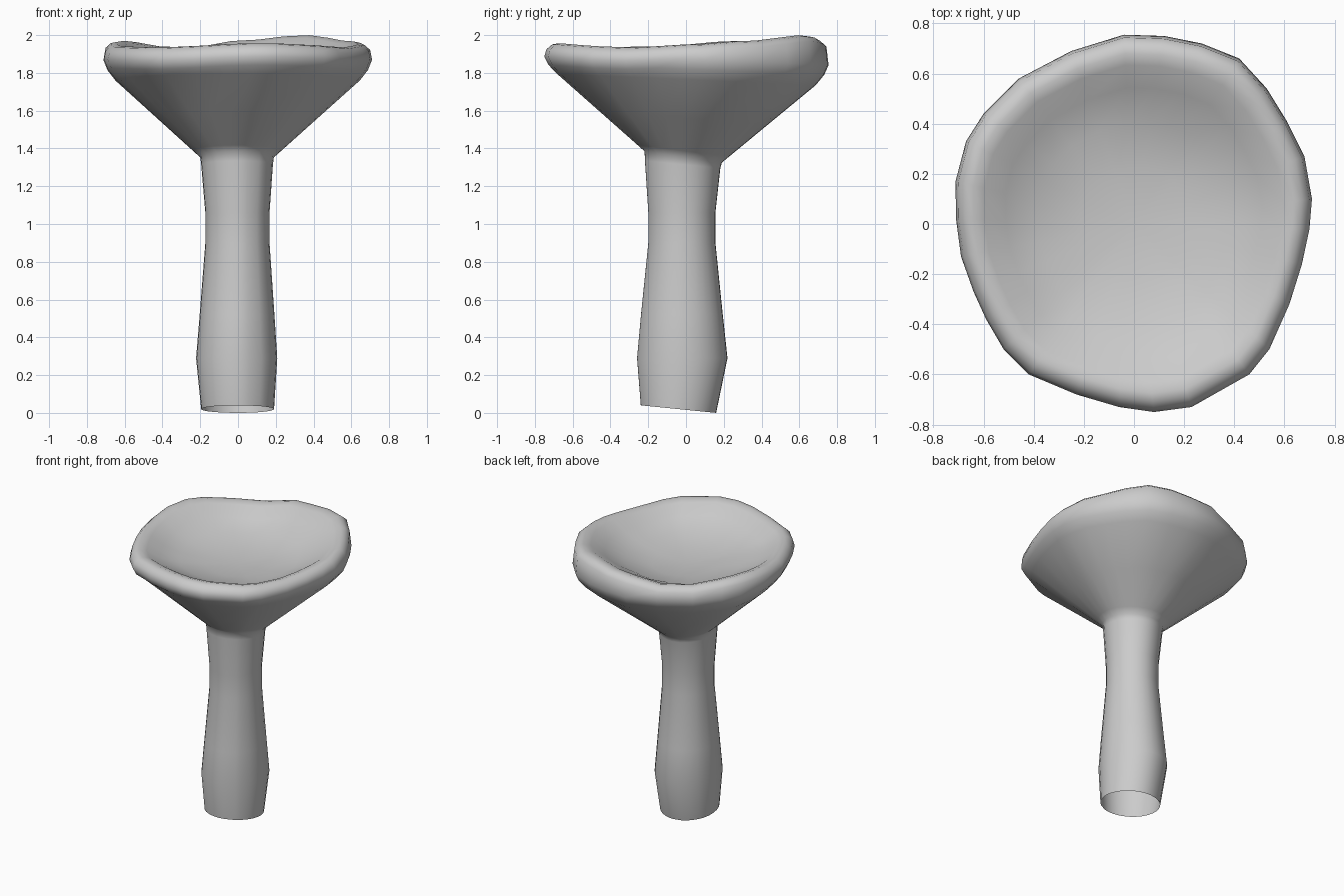
import bpy, bmesh, math

if "Cube" in bpy.data.objects:
    bpy.data.objects.remove(bpy.data.objects["Cube"])

# Cap outline seen from above (counter-clockwise from +x)
OUTLINE = [(.71, .10), (.68, .27), (.61, .41), (.53, .54), (.42, .66), (.27, .72),
           (.12, .75), (-.04, .755), (-.25, .69), (-.46, .58), (-.60, .44), (-.67, .33),
           (-.712, .17), (-.71, .02), (-.69, -.13), (-.64, -.27), (-.59, -.38),
           (-.52, -.50), (-.42, -.60), (-.23, -.68), (-.06, -.73), (.08, -.75), (.23, -.73),
           (.46, -.60), (.54, -.50), (.62, -.32), (.67, -.16), (.70, -.02)]
ANGLES = [math.atan2(y, x) % math.tau for x, y in OUTLINE]

# Wavy rim: angle in degrees, crest height
RIM = [(0, 1.95), (30, 1.97), (60, 2.0), (90, 1.97), (115, 1.93), (155, 1.97),
       (195, 1.94), (230, 1.935), (280, 1.957), (335, 1.935), (360, 1.95)]


def rim_height(a):
    d = math.degrees(a)
    for (a0, h0), (a1, h1) in zip(RIM, RIM[1:]):
        if a0 <= d <= a1:
            s = (1 - math.cos(math.pi * (d - a0) / (a1 - a0))) / 2
            return h0 + (h1 - h0) * s


def ellipse(cx, cy, rx, ry, z, tilt=0):
    return [(cx + rx * math.cos(a), cy + ry * math.sin(a), z + tilt * math.sin(a))
            for a in ANGLES]


def cap_ring(f, height):
    return [(x * f, y * f, height(y, rim_height(a)))
            for (x, y), a in zip(OUTLINE, ANGLES)]


def blend(u, v, t):
    return [tuple(p + (q - p) * t for p, q in zip(a, b)) for a, b in zip(u, v)]


def loft(name, rings, tip):
    bm = bmesh.new()
    rows = [[bm.verts.new(p) for p in ring] for ring in rings]
    n = len(ANGLES)
    for lo, hi in zip(rows, rows[1:]):
        for i in range(n):
            j = (i + 1) % n
            bm.faces.new((lo[i], lo[j], hi[j], hi[i]))
    t = bm.verts.new(tip)
    for i in range(n):
        bm.faces.new((rows[-1][i], rows[-1][(i + 1) % n], t))
    for f in bm.faces:
        f.smooth = True
    me = bpy.data.meshes.new(name)
    bm.to_mesh(me)
    bm.free()
    ob = bpy.data.objects.new(name, me)
    bpy.context.collection.objects.link(ob)


# Stem: open tube with a slanted foot
neck = ellipse(-.005, -.015, .195, .205, 1.355, -.03)
stem = [ellipse(-.002, -.04, .193, .2, .02, -.02),
        ellipse(-.007, -.02, .215, .24, .29),
        ellipse(-.005, -.022, .198, .217, .52),
        ellipse(-.003, -.022, .17, .178, .9),
        ellipse(-.003, -.022, .17, .178, 1.06),
        ellipse(-.005, -.018, .19, .2, 1.315, -.02),
        neck]

# Cap: funnel underside, rounded rim, shallow dished top
under = cap_ring(.91, lambda y, h: 1.765 - .04 * y)
cap = [blend(neck, under, .08), blend(neck, under, .5), under,
       cap_ring(.97, lambda y, h: min(1.82 - .04 * y, h - .115)),
       cap_ring(1, lambda y, h: min(1.875 - .045 * y, h - .07)),
       cap_ring(.985, lambda y, h: h - .032),
       cap_ring(.945, lambda y, h: h - .006),
       cap_ring(.90, lambda y, h: h),
       cap_ring(.84, lambda y, h: h - .014),
       cap_ring(.72, lambda y, h: h - .07),
       cap_ring(.54, lambda y, h: 1.83 + .3 * (h - 1.95)),
       cap_ring(.3, lambda y, h: 1.795)]

loft("mushroom", stem + cap, (0, 0, 1.785))
